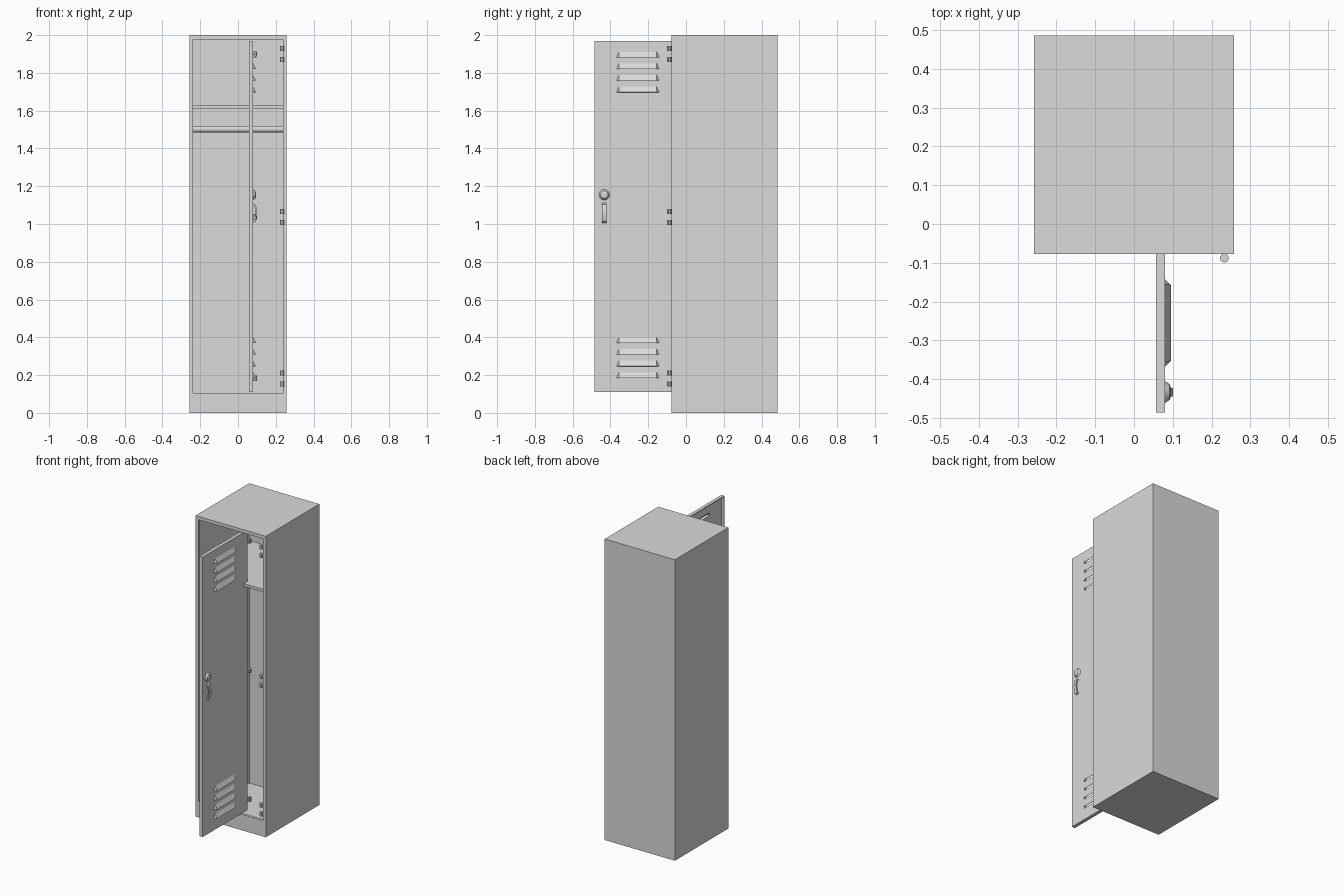
import bpy, bmesh, math
from mathutils import Matrix

if "Cube" in bpy.data.objects:
    bpy.data.objects.remove(bpy.data.objects["Cube"])

grey = bpy.data.materials.new("painted_grey_metal")
grey.diffuse_color = (0.7, 0.7, 0.7, 1)
grey.use_nodes = True
grey.node_tree.nodes["Principled BSDF"].inputs["Base Color"].default_value = grey.diffuse_color


def finish(name, bm, smooth=False):
    me = bpy.data.meshes.new(name)
    bm.to_mesh(me)
    bm.free()
    ob = bpy.data.objects.new(name, me)
    bpy.context.collection.objects.link(ob)
    me.materials.append(grey)
    bpy.ops.object.select_all(action='DESELECT')
    ob.select_set(True)
    bpy.context.view_layer.objects.active = ob
    if smooth:
        bpy.ops.object.shade_smooth_by_angle(angle=math.radians(35))
    return ob


def box(name, lo, hi):
    bm = bmesh.new()
    bmesh.ops.create_cube(bm, size=1)
    for v in bm.verts:
        v.co = [lo[i] if v.co[i] < 0 else hi[i] for i in range(3)]
    return finish(name, bm)


def rod(name, center, r1, r2, length, axis='Z', sides=16):
    bm = bmesh.new()
    rot = Matrix.Rotation(math.pi / 2, 4, 'Y') if axis == 'X' else Matrix()
    bmesh.ops.create_cone(bm, cap_ends=True, segments=sides, radius1=r1, radius2=r2,
                          depth=length, matrix=Matrix.Translation(center) @ rot)
    return finish(name, bm, True)


def apply(ob, mod):
    bpy.ops.object.select_all(action='DESELECT')
    ob.select_set(True)
    bpy.context.view_layer.objects.active = ob
    bpy.ops.object.modifier_apply(modifier=mod.name)


def cut(ob, lo, hi):
    cutter = box("cutter", lo, hi)
    mod = ob.modifiers.new("cut", 'BOOLEAN')
    mod.operation = 'DIFFERENCE'
    mod.solver = 'EXACT'
    mod.object = cutter
    apply(ob, mod)
    bpy.data.objects.remove(cutter)


# Cabinet: hollow shell with a framed front opening and a sill
cabinet = box("cabinet", (-0.258, -0.077, 0), (0.258, 0.485, 2))
cut(cabinet, (-0.243, -0.06, 0.018), (0.243, 0.468, 1.985))
cut(cabinet, (-0.237, -0.1, 0.106), (0.237, 0.0, 1.978))

# Shelf and hanging rail
box("shelf", (-0.243, -0.055, 1.612), (0.243, 0.468, 1.63))
rod("hanging_rail", (0, 0.2, 1.502), 0.017, 0.017, 0.486, 'X')

# Open door: shallow pan, hollow on the inner side
DX0, DX1 = 0.057, 0.08
door = box("door", (DX0, -0.485, 0.11), (DX1, -0.015, 1.97))
cut(door, (DX0 - 0.02, -0.48, 0.115), (DX1 - 0.005, -0.02, 1.965))


# Louvre: sloped hood, open underneath
def louvre(z):
    top, lip = z + 0.029, DX1 + 0.015
    bm = bmesh.new()
    pts = [(DX1, -0.355, top), (DX1, -0.155, top), (lip, -0.157, z), (lip, -0.353, z),
           (DX1, -0.142, z), (DX1, -0.368, z)]
    a, b, c, d, e, f = [bm.verts.new(p) for p in pts]
    for face in ((d, c, b, a), (e, b, c), (f, d, a)):
        bm.faces.new(face)
    ob = finish("louvre", bm)
    mod = ob.modifiers.new("thickness", 'SOLIDIFY')
    mod.thickness = 0.002
    apply(ob, mod)


for base in (0.186, 1.698):
    for i in range(4):
        z = base + i * 0.0615
        cut(door, (DX1 - 0.012, -0.353, z + 0.002), (DX1 + 0.01, -0.157, z + 0.021))
        louvre(z)

# Hinges: two knuckles on the frame, one on the door edge
for z in (0.183, 1.038, 1.9):
    for dz in (-0.029, 0.029):
        rod("frame_hinge_knuckle", (0.233, -0.088, z + dz), 0.0115, 0.0115, 0.026, sides=10)
    rod("door_hinge_knuckle", (0.09, -0.008, z), 0.0115, 0.0115, 0.028, sides=10)

# Lock: tapered dial with a small raised centre
rod("lock_dial", (DX1 + 0.006, -0.433, 1.155), 0.028, 0.02, 0.012, 'X', 20)
rod("lock_centre", (DX1 + 0.0135, -0.433, 1.155), 0.02, 0.012, 0.003, 'X', 20)

# Pull handle: arched grip extruded across the door
outer = [(0, 1.005), (0.012, 1.012), (0.018, 1.03), (0.021, 1.057),
         (0.018, 1.085), (0.012, 1.103), (0, 1.11)]
inner = [(0, 1.1), (0.007, 1.094), (0.011, 1.08), (0.013, 1.057),
         (0.011, 1.035), (0.007, 1.021), (0, 1.015)]
bm = bmesh.new()
inner.reverse()
for i in range(6):
    quad = (outer[i], outer[i + 1], inner[i + 1], inner[i])
    bm.faces.new([bm.verts.new((DX1 + x, -0.444, z)) for x, z in quad])
bmesh.ops.remove_doubles(bm, verts=bm.verts, dist=1e-5)
ext = bmesh.ops.extrude_face_region(bm, geom=bm.faces[:])
for v in ext["geom"]:
    if isinstance(v, bmesh.types.BMVert):
        v.co.y += 0.022
bmesh.ops.recalc_face_normals(bm, faces=bm.faces)
finish("pull_handle", bm, True)
